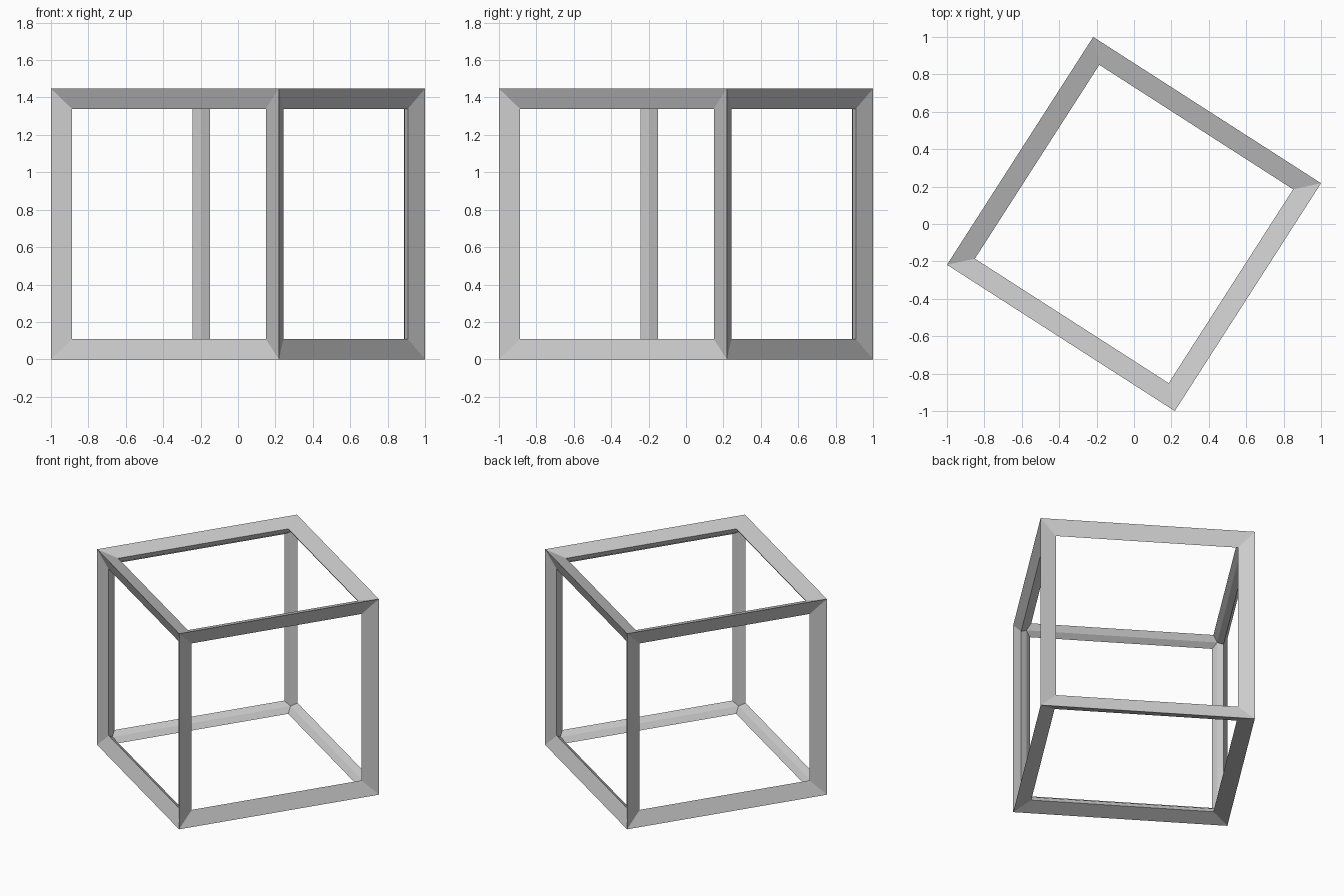
import bpy
import math

if "Cube" in bpy.data.objects:
    bpy.data.objects.remove(bpy.data.objects["Cube"])

ANGLE = 1.0                                              # turn about z, radians
OUTER = math.sqrt(0.5) / math.cos(ANGLE - math.pi / 4)   # half side, so x spans 2 units
HALF = OUTER / (1 + 0.1 / math.sqrt(3))                  # cube before the struts swell outwards

# Cube turned into a frame of twelve diamond-section struts
bpy.ops.mesh.primitive_cube_add(size=2 * HALF, location=(0, 0, OUTER), rotation=(0, 0, ANGLE))
frame = bpy.context.object
frame.name = "cube_frame"
wire = frame.modifiers.new("struts", 'WIREFRAME')
wire.thickness = 0.2 * HALF
wire.offset = 0
wire.use_even_offset = True
wire.use_relative_offset = False
wire.use_replace = True
